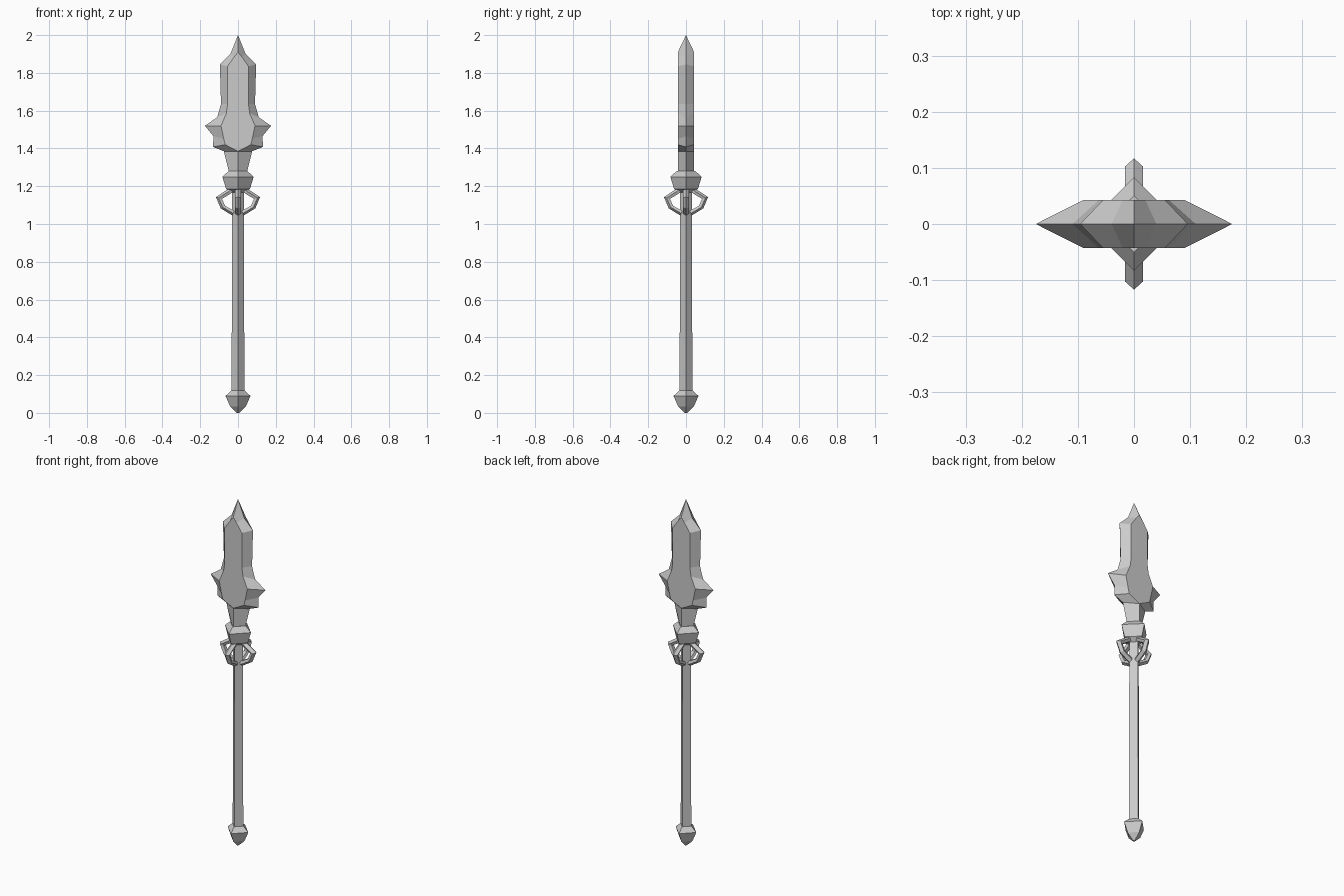
import bpy, bmesh, math

if "Cube" in bpy.data.objects:
    bpy.data.objects.remove(bpy.data.objects["Cube"])

steel = bpy.data.materials.new("plain grey")
steel.diffuse_color = (0.6, 0.6, 0.6, 1)
steel.use_nodes = True
steel.node_tree.nodes["Principled BSDF"].inputs["Base Color"].default_value = steel.diffuse_color


def finish(name, bm):
    bmesh.ops.remove_doubles(bm, verts=bm.verts, dist=1e-5)
    bmesh.ops.recalc_face_normals(bm, faces=bm.faces)
    me = bpy.data.meshes.new(name)
    bm.to_mesh(me)
    bm.free()
    me.materials.append(steel)
    ob = bpy.data.objects.new(name, me)
    bpy.context.collection.objects.link(ob)
    return ob


def loft(bm, rings, cap=True):
    """Skin equal-length rings of points into a closed tube."""
    vs = [[bm.verts.new(p) for p in r] for r in rings]
    n = len(vs[0])
    for a, b in zip(vs, vs[1:]):
        for i in range(n):
            j = (i + 1) % n
            bm.faces.new((a[i], a[j], b[j], b[i]))
    if cap:
        bm.faces.new(vs[0])
        bm.faces.new(vs[-1])


def diamond(name, profile):
    """Four-sided turned part with its corners on the x and y axes."""
    bm = bmesh.new()
    loft(bm, [[(r, 0, z), (0, r, z), (-r, 0, z), (0, -r, z)] for r, z in profile])
    return finish(name, bm)


# Shaft, pommel and collar
diamond("shaft", [(0.034, 0.08), (0.031, 1.22)])
diamond("pommel", [(0.006, 0.0), (0.042, 0.035), (0.066, 0.09), (0.035, 0.118)])
diamond("collar", [(0.03, 1.165), (0.063, 1.185), (0.083, 1.25), (0.05, 1.28)])

# Four bent brackets around the shaft, triangular section with a ridge outside
outer = [(0.035, 1.205), (0.06, 1.18), (0.117, 1.143), (0.092, 1.083), (0.03, 1.045)]
inner = [(0.02, 1.175), (0.04, 1.16), (0.085, 1.133), (0.068, 1.096), (0.02, 1.07)]
for k in range(4):
    bm = bmesh.new()
    w = 0.016
    rings = []
    for (xo, zo), (xi, zi) in zip(outer, inner):
        xm, zm = xo * 0.55 + xi * 0.45, zo * 0.55 + zi * 0.45
        rings.append([(xo, 0, zo), (xm, w, zm), (xi, w * 0.6, zi),
                      (xi, -w * 0.6, zi), (xm, -w, zm)])
    loft(bm, rings)
    ob = finish("bracket_%d" % (k + 1), bm)
    ob.rotation_euler.z = k * math.pi / 2

# Blade: sharp outer edge on y = 0, flat raised panel on both faces
edge = [(0, 2.0), (0.04, 1.9), (0.096, 1.845), (0.09, 1.635), (0.11, 1.565),
        (0.175, 1.52), (0.13, 1.465), (0.132, 1.408), (0.075, 1.385), (0.045, 1.265)]
panel = [(0, 1.91), (0.02, 1.885), (0.055, 1.835), (0.055, 1.635), (0.062, 1.585),
         (0.09, 1.52), (0.075, 1.45), (0.068, 1.42), (0, 1.385), (0, 1.265)]
T = 0.043
bm = bmesh.new()
for sx in (1, -1):
    for sy in (1, -1):
        e = [bm.verts.new((sx * x, 0, z)) for x, z in edge]
        p = [bm.verts.new((sx * x, sy * T, z)) for x, z in panel]
        for i in range(len(e) - 1):
            bm.faces.new((e[i], e[i + 1], p[i + 1], p[i]))
        bm.faces.new(p[:9])
        foot = bm.verts.new((0, 0, edge[-1][1]))
        bm.faces.new((e[-1], p[-1], foot))
finish("blade", bm)
